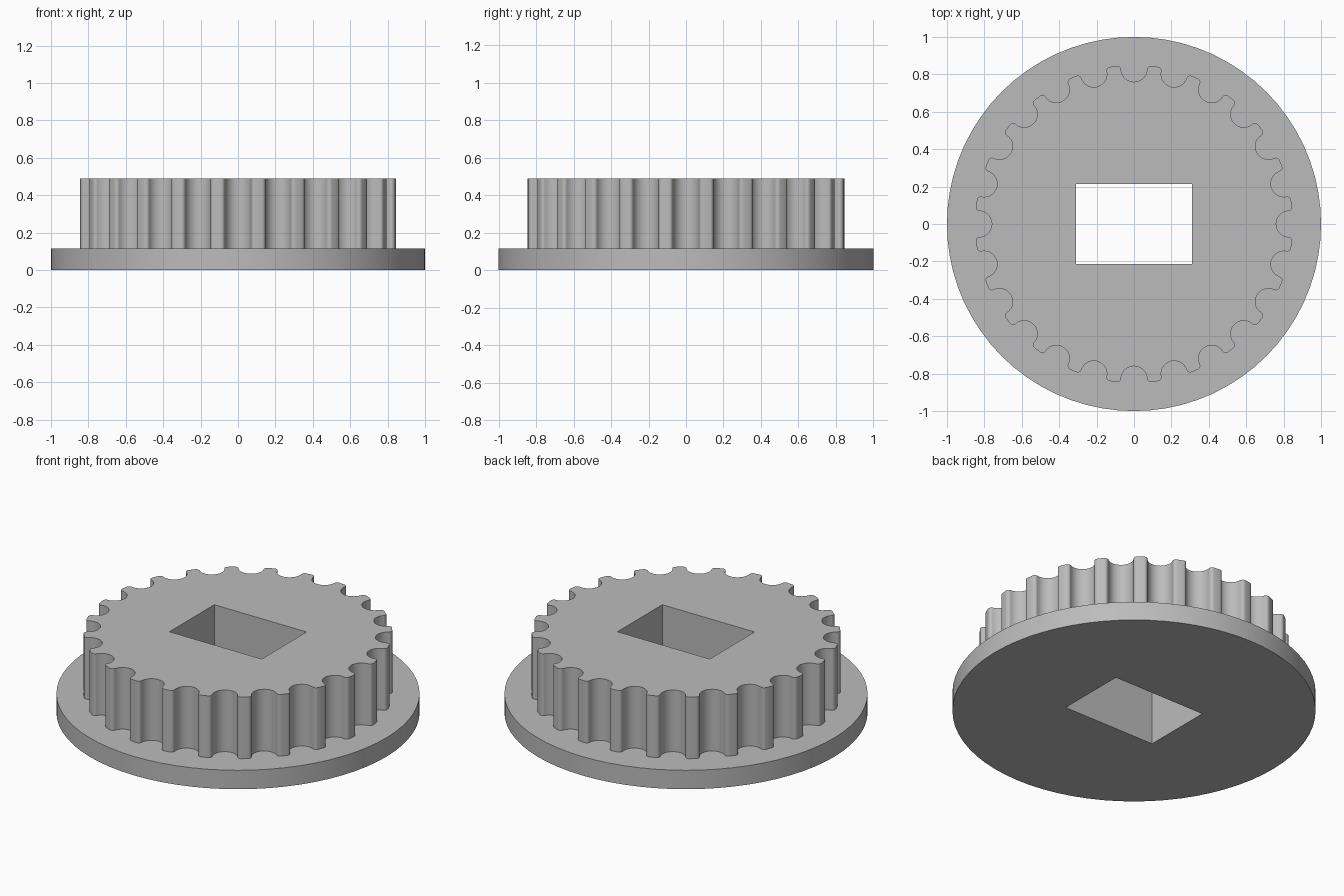
import bpy
import bmesh
from math import sin, cos, pi, atan2, hypot, radians

if "Cube" in bpy.data.objects:
    bpy.data.objects.remove(bpy.data.objects["Cube"], do_unlink=True)

TEETH = 24
PLATE_TOP, GEAR_TOP = 0.115, 0.49
HOLE = [(-0.31, -0.215), (0.31, -0.215), (0.31, 0.215), (-0.31, 0.215)]

grey = bpy.data.materials.new("plain grey")
grey.use_nodes = True
grey.diffuse_color = (0.5, 0.5, 0.5, 1)
grey.node_tree.nodes["Principled BSDF"].inputs["Base Color"].default_value = grey.diffuse_color


def arc(cx, cy, r, start, end, steps):
    """Points on a circular arc, angles in radians."""
    angles = [start + (end - start) * i / steps for i in range(steps + 1)]
    return [(cx + r * cos(a), cy + r * sin(a)) for a in angles]


def prism(name, outline, z0, z1):
    """Extrude an outline pierced by the rectangular hole."""
    bm = bmesh.new()
    edges = []
    for loop in (outline, HOLE):
        verts = [bm.verts.new((x, y, z0)) for x, y in loop]
        edges += [bm.edges.new((verts[i - 1], verts[i])) for i in range(len(verts))]
    bmesh.ops.triangle_fill(bm, edges=edges, use_beauty=True, use_dissolve=False)
    top = bmesh.ops.extrude_face_region(bm, geom=bm.faces[:], use_keep_orig=True)
    moved = [v for v in top["geom"] if isinstance(v, bmesh.types.BMVert)]
    bmesh.ops.translate(bm, verts=moved, vec=(0, 0, z1 - z0))
    bmesh.ops.recalc_face_normals(bm, faces=bm.faces[:])
    mesh = bpy.data.meshes.new(name)
    bm.to_mesh(mesh)
    bm.free()
    mesh.materials.append(grey)
    obj = bpy.data.objects.new(name, mesh)
    bpy.context.collection.objects.link(obj)
    bpy.ops.object.select_all(action="DESELECT")
    obj.select_set(True)
    bpy.context.view_layer.objects.active = obj
    bpy.ops.object.shade_smooth_by_angle(angle=radians(30))


# Round flange
prism("flange", arc(0, 0, 1, 0, 2 * pi, 72)[:-1], 0, PLATE_TOP)

# One groove with a rounded tooth corner on each side, repeated around the wheel
groove_r, groove_y = 0.07, 0.83
corner_r, corner_y = 0.02, 0.825
corner_x = groove_r + corner_r
right_corner = arc(corner_x, corner_y, corner_r, pi, atan2(corner_y, corner_x), 5)
left_corner = [(-x, y) for x, y in reversed(right_corner)]
groove = left_corner + arc(0, groove_y, groove_r, pi, 2 * pi, 14) + right_corner

toothed = []
for i in range(TEETH):
    a = -2 * pi * i / TEETH
    toothed += [(x * cos(a) - y * sin(a), x * sin(a) + y * cos(a)) for x, y in groove]
prism("toothed_wheel", toothed, PLATE_TOP, GEAR_TOP)
